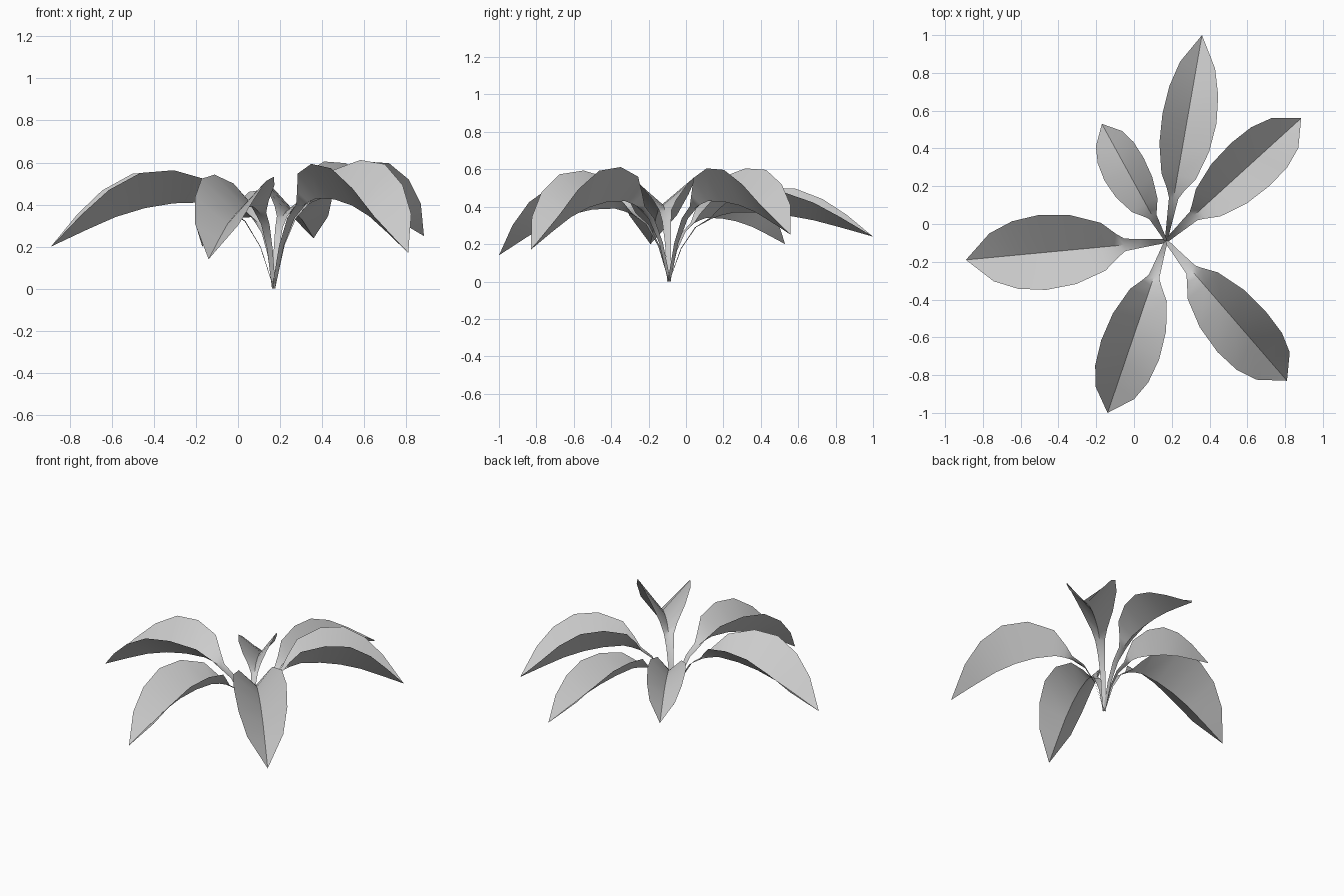
import bpy
import bmesh
from math import radians, sin, cos
from mathutils import Vector

cube = bpy.data.objects.get("Cube")
if cube:
    bpy.data.objects.remove(cube)

# One grey for the whole plant
grey = bpy.data.materials.new("leaf_grey")
grey.use_nodes = True
colour = (0.6, 0.6, 0.6, 1)
grey.diffuse_color = colour
bsdf = grey.node_tree.nodes["Principled BSDF"]
bsdf.inputs["Base Color"].default_value = colour
bsdf.inputs["Roughness"].default_value = 0.8

ROOT = Vector((0.17, -0.09, 0))

# Stations along a leaf: reach, rise (to 1 at the crest, then back to 0 at the tip),
# half width, share of the V fold (the stem is nearly flat)
STATIONS = [(0, 0, 0.04, 0.1), (0.06, 0.48, 0.06, 0.1), (0.13, 0.78, 0.09, 0.1),
            (0.21, 0.91, 0.13, 0.4), (0.26, 0.96, 0.3, 0.9), (0.32, 1, 0.63, 1),
            (0.45, 0.98, 0.91, 1), (0.58, 0.87, 0.99, 1), (0.71, 0.67, 0.85, 0.92),
            (0.84, 0.38, 0.57, 0.8), (1, 0, 0, 0)]
CREST = 5


def make_leaf(name, tip, crest, size, left_fold, right_fold):
    """Arched leaf with a V fold along its midrib, on a narrow flat stem."""
    tip = Vector(tip)
    flat = Vector((tip.x - ROOT.x, tip.y - ROOT.y, 0))
    side = Vector((-flat.y, flat.x, 0)).normalized()

    ribs = []
    for i, (reach, rise, _, _) in enumerate(STATIONS):
        z = crest * rise if i <= CREST else tip.z + (crest - tip.z) * rise
        ribs.append(ROOT + flat * reach + Vector((0, 0, z)))

    bm = bmesh.new()
    rows = []
    for i, rib in enumerate(ribs):
        along = ribs[min(i + 1, len(ribs) - 1)] - ribs[max(i - 1, 0)]
        up = along.cross(side).normalized()
        half, fold = size * STATIONS[i][2], STATIONS[i][3]
        middle = bm.verts.new(rib)
        if half == 0:
            rows.append((middle, middle, middle))
            continue
        edges = []
        for sign, degrees in ((1, left_fold), (-1, right_fold)):
            angle = radians(degrees * fold)
            edges.append(bm.verts.new(rib + half * (sign * side * cos(angle) + up * sin(angle))))
        rows.append((edges[0], middle, edges[1]))

    for a, b in zip(rows, rows[1:]):
        for k in (0, 1):
            corners = list(dict.fromkeys((a[k], a[k + 1], b[k + 1], b[k])))
            bm.faces.new(corners)
    bmesh.ops.recalc_face_normals(bm, faces=bm.faces)
    if sum(f.normal.z * f.calc_area() for f in bm.faces) < 0:
        bmesh.ops.reverse_faces(bm, faces=bm.faces)

    mesh = bpy.data.meshes.new(name)
    bm.to_mesh(mesh)
    bm.free()
    mesh.materials.append(grey)
    leaf = bpy.data.objects.new(name, mesh)
    bpy.context.collection.objects.link(leaf)
    bpy.ops.object.select_all(action="DESELECT")
    leaf.select_set(True)
    bpy.context.view_layer.objects.active = leaf
    bpy.ops.object.shade_smooth_by_angle(angle=radians(35))


# Six leaves around the root: tip, crest height, blade size, fold of each half
make_leaf("right_leaf", (-0.89, -0.19, 0.2), 0.41, 0.265, 41, 40)
make_leaf("back_right_leaf", (-0.17, 0.53, 0.2), 0.34, 0.18, 42, 53)
make_leaf("back_leaf", (0.36, 1.0, 0.24), 0.37, 0.2, 47, 38)
make_leaf("back_left_leaf", (0.885, 0.56, 0.25), 0.43, 0.25, 52, 52)
make_leaf("front_left_leaf", (0.81, -0.83, 0.17), 0.43, 0.26, 53, 46)
make_leaf("front_leaf", (-0.14, -1.0, 0.14), 0.39, 0.235, 44, 48)
